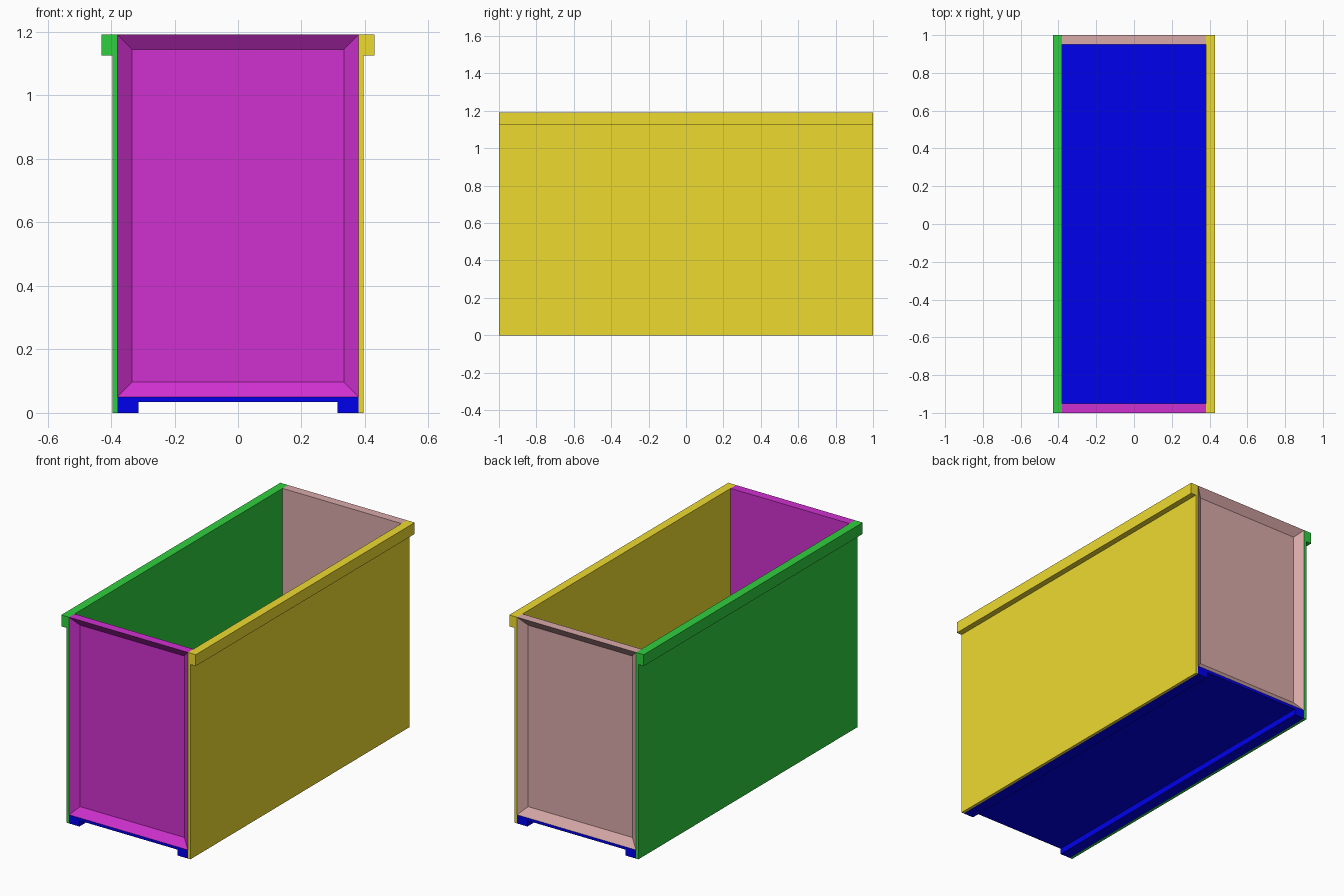
import bpy
import bmesh

if "Cube" in bpy.data.objects:
    bpy.data.objects.remove(bpy.data.objects["Cube"])

HX, TOP, FRAME = 0.38, 1.192, 0.066   # inner half width, height, frame/rim width
THICK, SKIN = 0.05, 0.016             # full board thickness, thin panel thickness


def finish(name, bm, color):
    bmesh.ops.recalc_face_normals(bm, faces=bm.faces)
    mesh = bpy.data.meshes.new(name)
    bm.to_mesh(mesh)
    bm.free()
    mat = bpy.data.materials.new(name + "_paint")
    mat.diffuse_color = (*color, 1)
    mat.use_nodes = True
    mat.node_tree.nodes["Principled BSDF"].inputs["Base Color"].default_value = mat.diffuse_color
    mesh.materials.append(mat)
    obj = bpy.data.objects.new(name, mesh)
    bpy.context.collection.objects.link(obj)


def long_profile(name, points, color):
    """Extrude an (x, z) outline along the full length of the box."""
    bm = bmesh.new()
    face = bm.faces.new([bm.verts.new((x, -1, z)) for x, z in points])
    ext = bmesh.ops.extrude_face_region(bm, geom=[face])
    verts = [g for g in ext["geom"] if isinstance(g, bmesh.types.BMVert)]
    bmesh.ops.translate(bm, verts=verts, vec=(0, 2, 0))
    finish(name, bm, color)


def end_panel(name, side, color):
    """Board with a recessed field on its outer face."""
    bm = bmesh.new()
    bmesh.ops.create_cube(bm, size=1)
    bmesh.ops.scale(bm, verts=bm.verts, vec=(2 * HX, THICK, TOP - THICK))
    bmesh.ops.translate(bm, verts=bm.verts,
                        vec=(0, side * (1 - THICK / 2), (TOP + THICK) / 2))
    outer = max(bm.faces, key=lambda f: side * f.calc_center_median().y)
    bmesh.ops.inset_region(bm, faces=[outer], thickness=FRAME)
    bmesh.ops.translate(bm, verts=outer.verts, vec=(0, -side * (THICK - SKIN), 0))
    finish(name, bm, color)


# Floor with a runner under each long edge
half = [(HX, THICK), (HX, 0), (HX - FRAME, 0), (HX - FRAME, THICK - SKIN)]
long_profile("floor", half + [(-x, z) for x, z in reversed(half)], (0.0, 0.0, 0.85))

# Long side walls with an outward rim along the top
wall = [(HX, 0), (HX + SKIN, 0), (HX + SKIN, TOP - FRAME),
        (HX + THICK, TOP - FRAME), (HX + THICK, TOP), (HX, TOP)]
for name, s, color in (("right_wall", 1, (0.85, 0.7, 0.03)),
                       ("left_wall", -1, (0.03, 0.62, 0.05))):
    long_profile(name, [(s * x, z) for x, z in wall], color)

# Framed end panels
end_panel("front_panel", -1, (0.63, 0.03, 0.63))
end_panel("back_panel", 1, (0.7, 0.4, 0.4))
